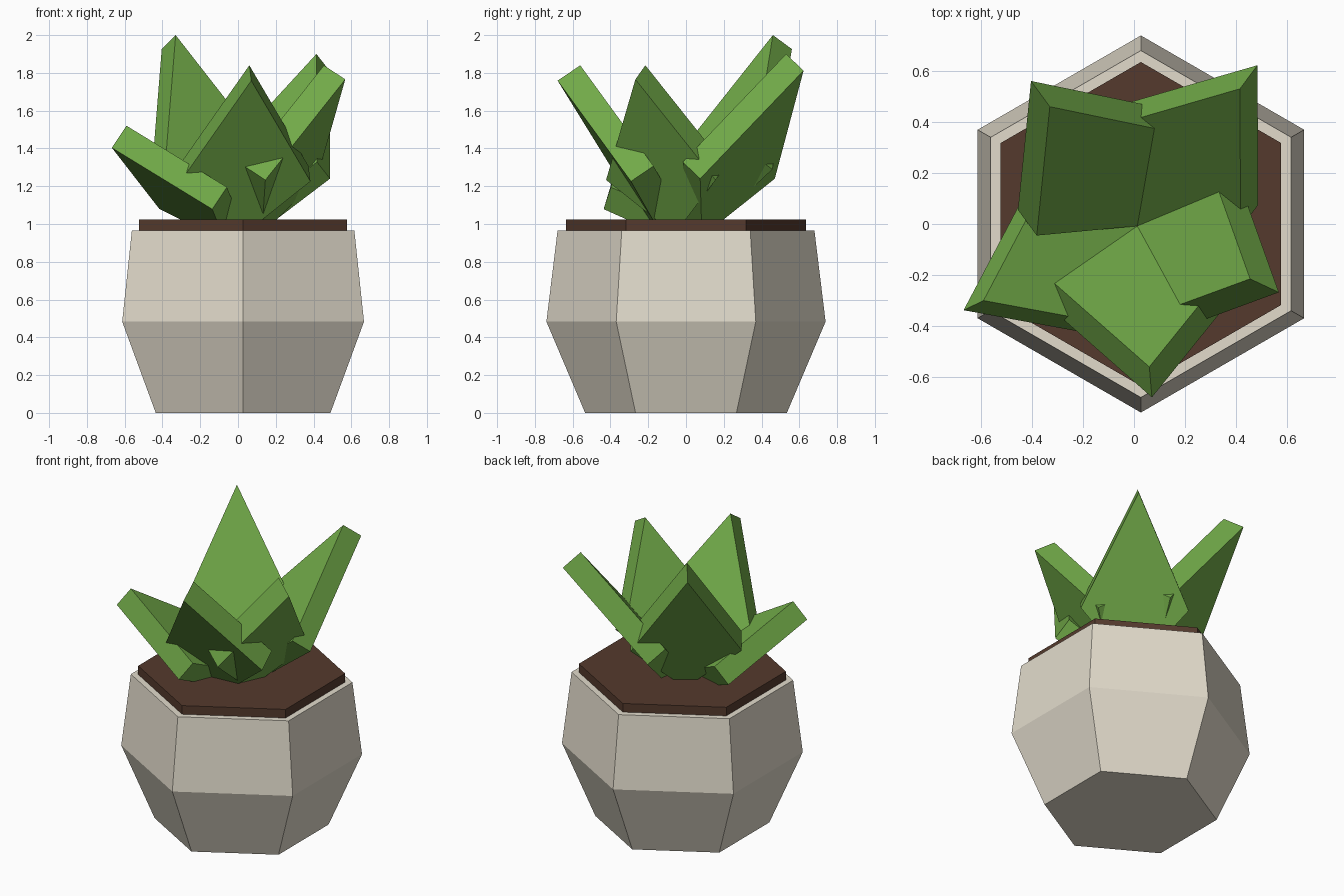
import bpy, bmesh
from math import pi, sin, cos
from mathutils import Vector

if "Cube" in bpy.data.objects:
    bpy.data.objects.remove(bpy.data.objects["Cube"])


def material(name, color):
    m = bpy.data.materials.new(name)
    m.diffuse_color = (*color, 1)
    m.use_nodes = True
    m.node_tree.nodes["Principled BSDF"].inputs["Base Color"].default_value = m.diffuse_color
    return m


def add_object(name, bm, mat):
    bmesh.ops.recalc_face_normals(bm, faces=bm.faces)
    mesh = bpy.data.meshes.new(name)
    bm.to_mesh(mesh)
    bm.free()
    mesh.materials.append(mat)
    ob = bpy.data.objects.new(name, mesh)
    bpy.context.collection.objects.link(ob)
    return ob


CX = 0.027  # pot axis


def hex_lathe(name, profile, mat):
    """Six-sided solid through (radius, z) rings, capped at both ends."""
    bm = bmesh.new()
    rings = [[bm.verts.new((CX + r * sin(i * pi / 3), r * cos(i * pi / 3), z))
              for i in range(6)] for r, z in profile]
    for a, b in zip(rings, rings[1:]):
        for i in range(6):
            j = (i + 1) % 6
            bm.faces.new((a[i], a[j], b[j], b[i]))
    bm.faces.new(rings[0])
    bm.faces.new(rings[-1])
    return add_object(name, bm, mat)


def leaf(name, tip, half_width, mat, base=(0.013, -0.008, 1.02), thick=0.145):
    """Kite outline from base to tip, thickened outward."""
    base, tip = Vector(base), Vector(tip)
    d = tip - base
    w = Vector((-d.y, d.x, 0)).normalized() * half_width
    out = w.cross(d).normalized() * thick
    mid = base + d * 0.35
    bm = bmesh.new()
    face = bm.faces.new([bm.verts.new(p) for p in (base, mid + w, tip, mid - w)])
    ext = bmesh.ops.extrude_face_region(bm, geom=[face], use_keep_orig=True)
    verts = [g for g in ext["geom"] if isinstance(g, bmesh.types.BMVert)]
    bmesh.ops.translate(bm, verts=verts, vec=out)
    return add_object(name, bm, mat)


clay = material("clay", (0.76, 0.71, 0.60))
earth = material("earth", (0.09, 0.042, 0.026))
green = material("green", (0.165, 0.40, 0.065))

# Faceted pot and soil slab
hex_lathe("pot", [(0.534, 0), (0.739, 0.483), (0.68, 0.965)], clay)
hex_lathe("soil", [(0.635, 0.93), (0.635, 1.023)], earth)

# Five thick pointed leaves: inner tip position and half width
leaves = {
    "leaf_back_left": ((-0.33, 0.46, 2.0), 0.34),
    "leaf_back_right": ((0.415, 0.53, 1.9), 0.33),
    "leaf_right": ((0.455, -0.215, 1.84), 0.32),
    "leaf_front": ((0.06, -0.56, 1.84), 0.345),
    "leaf_left": ((-0.59, -0.30, 1.52), 0.32),
}
for name, (tip, half_width) in leaves.items():
    leaf(name, tip, half_width, green)
